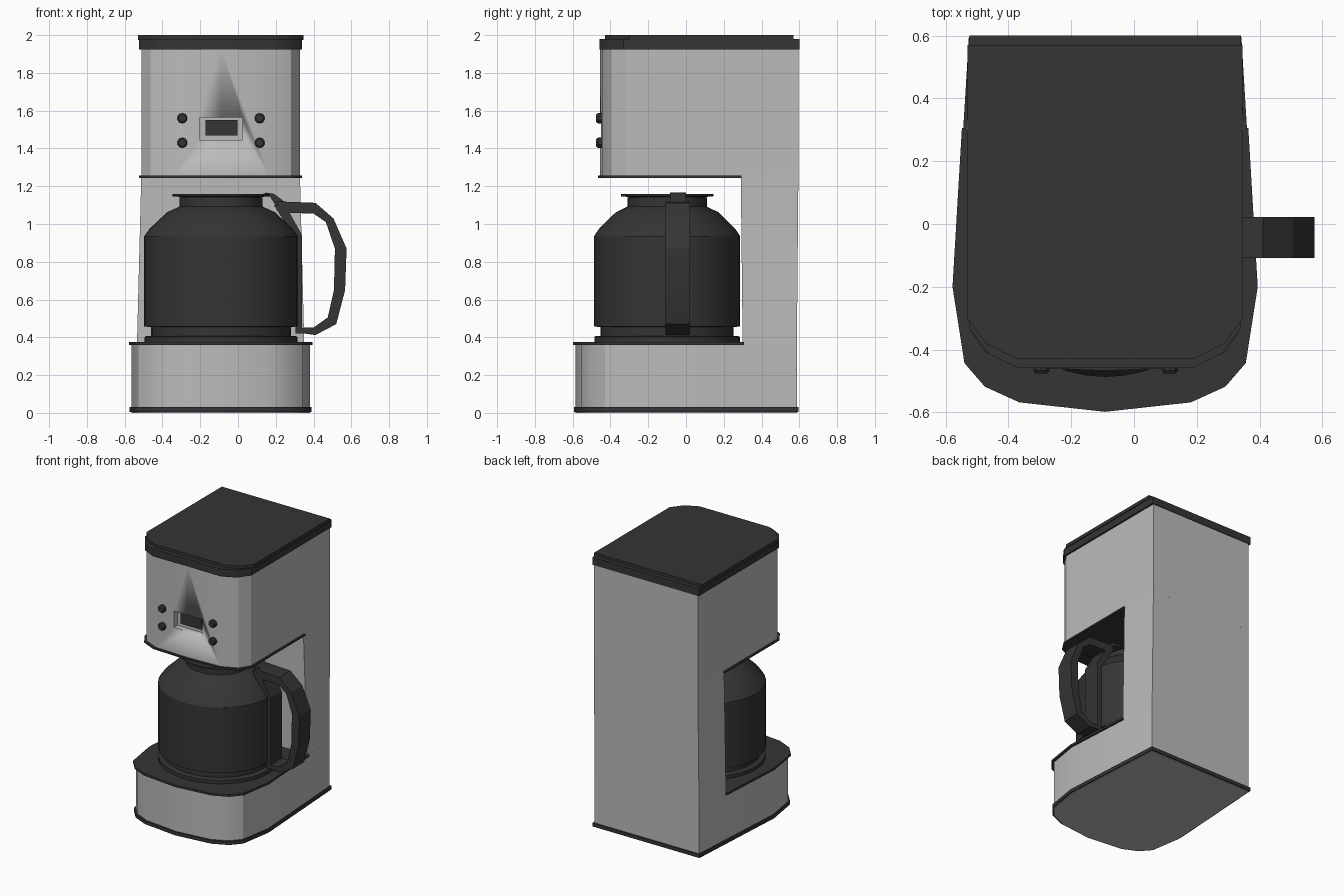
import bpy, bmesh, math

if "Cube" in bpy.data.objects:
    bpy.data.objects.remove(bpy.data.objects["Cube"])

CX = -0.092           # centre line of the machine body


def material(name, value):
    m = bpy.data.materials.new(name)
    m.use_nodes = True
    col = (value, value, value, 1)
    m.diffuse_color = col
    m.node_tree.nodes["Principled BSDF"].inputs["Base Color"].default_value = col
    return m


steel = material("brushed steel grey", 0.5)
black = material("charcoal black", 0.035)


def finish(name, bm, mat, angle=30):
    bmesh.ops.recalc_face_normals(bm, faces=bm.faces)
    me = bpy.data.meshes.new(name)
    bm.to_mesh(me)
    bm.free()
    ob = bpy.data.objects.new(name, me)
    bpy.context.collection.objects.link(ob)
    me.materials.append(mat)
    bpy.ops.object.select_all(action="DESELECT")
    ob.select_set(True)
    bpy.context.view_layer.objects.active = ob
    bpy.ops.object.shade_smooth_by_angle(angle=math.radians(angle))
    return ob


def loft(name, sections, mat, angle=30):
    """Skin closed rings of 3D points and cap both ends."""
    bm = bmesh.new()
    rings = [[bm.verts.new(p) for p in s] for s in sections]
    for a, b in zip(rings, rings[1:]):
        for i in range(len(a)):
            j = (i + 1) % len(a)
            bm.faces.new((a[i], a[j], b[j], b[i]))
    bm.faces.new(rings[0])
    bm.faces.new(rings[-1])
    return finish(name, bm, mat, angle)


def outline(half, z, grow=0.0):
    """Mirror (half width, y) points, back to front, about the centre line."""
    def push(w, y):
        return w + (math.copysign(grow, w) if w else 0), y + (grow if y > 0.5 else -grow if y < -0.3 else 0)
    pts = [push(w, y) for w, y in half]
    other = [(-w, y) for w, y in reversed(pts) if w]
    return [(CX + w, y, z) for w, y in pts + other]


def slab(name, half, z0, z1, mat, grow=0.0):
    return loft(name, [outline(half, z0, grow), outline(half, z1, grow)], mat)


def box(name, x0, x1, y0, y1, z0, z1, mat):
    ring = [(x0, y0), (x1, y0), (x1, y1), (x0, y1)]
    return loft(name, [[(x, y, z) for x, y in ring] for z in (z0, z1)], mat)


def plate_xz(name, pts, y0, y1, mat):
    return loft(name, [[(x, y, z) for x, z in pts] for y in (y0, y1)], mat, 25)


# Plan outlines (half width, y)
base_front = [(0.473, -0.2), (0.435, -0.43), (0.37, -0.505), (0.26, -0.555), (0, -0.585)]
base_plan = [(0.425, 0.587), (0.443, 0.3)] + base_front
deck_plan = [(0.443, 0.306)] + base_front
head_front = [(0.42, -0.32), (0.372, -0.395), (0.265, -0.444), (0, -0.455)]
head_plan = [(0.42, 0.595)] + head_front
lid_plan = [(0.42, 0.588), (0.42, -0.32), (0.36, -0.40), (0.265, -0.447)]

# Base with black edging and deck
slab("base", base_plan, 0, 0.365, steel)
slab("base_trim", base_plan, 0.004, 0.03, black, 0.009)
slab("base_deck", deck_plan, 0.36, 0.376, black, 0.013)

# Rear column, slightly wider at the foot
loft("rear_column", [
    outline([(0.425, 0.587), (0.443, 0.3)], 0.36),
    outline([(0.42, 0.595), (0.42, 0.29)], 1.256)], steel)

# Head with black underside and lid
head = slab("head", head_plan, 1.25, 1.93, steel)
slab("head_underside", [(0.42, 0.295)] + head_front, 1.244, 1.256, black, 0.012)
slab("lid_rim", lid_plan, 1.925, 1.98, black, 0.012)
slab("lid_top", lid_plan, 1.975, 2.0, black, -0.018)

# Recessed display
cutter = box("display_cutter", -0.205, 0.025, -0.6, -0.41, 1.445, 1.565, steel)
cutter.hide_render = True
cutter.hide_viewport = True
cut = head.modifiers.new("display_recess", "BOOLEAN")
cut.object = cutter
cut.operation = "DIFFERENCE"
cut.solver = "EXACT"
box("display_screen", -0.172, -0.002, -0.418, -0.409, 1.468, 1.55, black)

# Control buttons
for side, x in (("right", -0.295), ("left", 0.115)):
    for row, z in (("upper", 1.56), ("lower", 1.43)):
        rings = []
        for y, r in ((-0.43, 0.027), (-0.466, 0.027), (-0.476, 0.02)):
            rings.append([(x + r * math.cos(a), y, z + r * math.sin(a))
                          for a in (math.tau * (i + 0.5) / 10 for i in range(10))])
        loft(f"{row}_{side}_button", rings, black)


# Turned parts on the pot axis, slightly wider than deep
def turned(name, profile, mat, n=40):
    rings = [[(-0.09 + 1.05 * r * math.cos(math.tau * i / n),
               -0.1 + r * math.sin(math.tau * i / n), z) for i in range(n)]
             for r, z in profile]
    return loft(name, rings, mat)


turned("hot_plate", [(0.385, 0.37), (0.385, 0.402), (0.375, 0.408)], black)
turned("pot", [(0.352, 0.4), (0.352, 0.455), (0.387, 0.457), (0.387, 0.935), (0.36, 0.975),
               (0.272, 1.062), (0.21, 1.092), (0.21, 1.14)], black)
turned("pot_lid", [(0.205, 1.13), (0.205, 1.143), (0.245, 1.147), (0.245, 1.158)], black)

# Handle loop, spine against the pot, and thumb hinge
outer = [(0.2, 1.12), (0.41, 1.112), (0.505, 1.03), (0.575, 0.87),
         (0.567, 0.65), (0.52, 0.47), (0.41, 0.412), (0.315, 0.425)]
inner = [(0.315, 0.45), (0.4, 0.452), (0.475, 0.505), (0.508, 0.65),
         (0.513, 0.87), (0.465, 1.01), (0.4, 1.055), (0.24, 1.06)]
plate_xz("pot_handle", outer + inner, -0.108, 0.022, black)
plate_xz("handle_spine", [(0.19, 1.1), (0.25, 1.1), (0.34, 0.94), (0.34, 0.42),
                          (0.305, 0.42), (0.305, 0.92)], -0.108, 0.022, black)
plate_xz("lid_hinge", [(0.11, 1.15), (0.15, 1.166), (0.19, 1.16), (0.25, 1.115),
                       (0.21, 1.08), (0.17, 1.145)], -0.085, 0.0, black)
